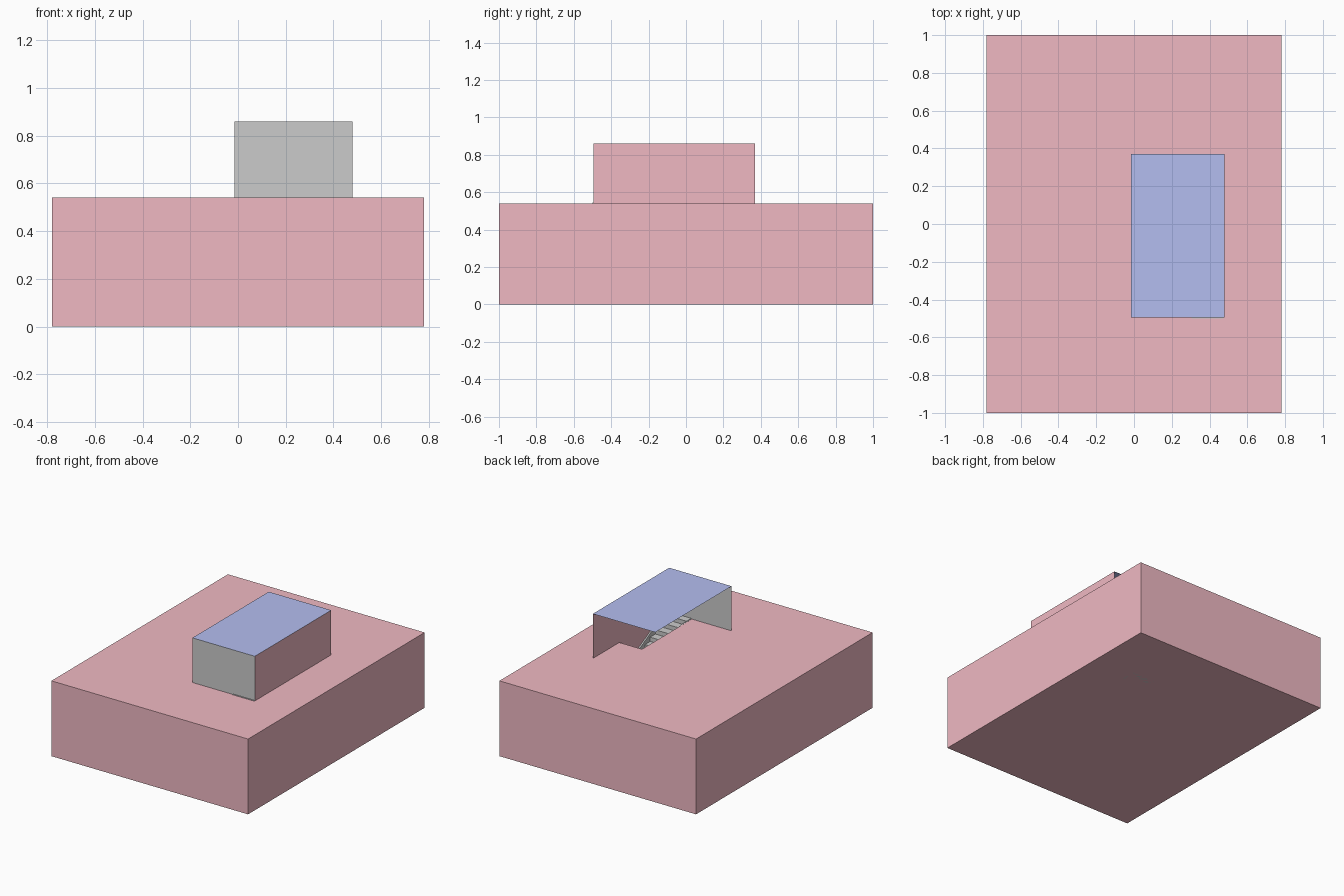
import bpy, bmesh

if "Cube" in bpy.data.objects:
    bpy.data.objects.remove(bpy.data.objects["Cube"])

X, Y, DECK = 0.78, 1.0, 0.54                      # house half-size and deck height
HX0, HX1, HY0, HY1, TOP = -0.015, 0.48, -0.495, 0.37, 0.86   # rooftop shelter
WX, WY = 0.30, 0.07                               # stairwell: x WX..HX1, y HY0..WY


def material(name, rgb):
    m = bpy.data.materials.new(name)
    m.diffuse_color = (*rgb, 1)
    m.use_nodes = True
    m.node_tree.nodes["Principled BSDF"].inputs["Base Color"].default_value = m.diffuse_color
    return m


ROSE = material("rose", (0.87, 0.485, 0.545))
BLUE = material("blue", (0.455, 0.515, 0.87))


def new_object(name, bm, mat=None):
    me = bpy.data.meshes.new(name)
    bm.to_mesh(me)
    bm.free()
    ob = bpy.data.objects.new(name, me)
    bpy.context.collection.objects.link(ob)
    if mat:
        me.materials.append(mat)
    return ob


def face(bm, *pts):
    bm.faces.new([bm.verts.new(p) for p in pts])


def rect_z(bm, x0, x1, y0, y1, z):
    face(bm, (x0, y0, z), (x1, y0, z), (x1, y1, z), (x0, y1, z))


def rect_x(bm, x, y0, y1, z0, z1):
    face(bm, (x, y0, z0), (x, y1, z0), (x, y1, z1), (x, y0, z1))


def rect_y(bm, y, x0, x1, z0, z1):
    face(bm, (x0, y, z0), (x1, y, z0), (x1, y, z1), (x0, y, z1))


def extrude_x(name, profile, x0, x1):
    # solid from a (y, z) outline
    bm = bmesh.new()
    f = bm.faces.new([bm.verts.new((x0, y, z)) for y, z in profile])
    r = bmesh.ops.extrude_face_region(bm, geom=[f])
    verts = [g for g in r["geom"] if isinstance(g, bmesh.types.BMVert)]
    bmesh.ops.translate(bm, verts=verts, vec=(x1 - x0, 0, 0))
    bmesh.ops.recalc_face_normals(bm, faces=bm.faces)
    return new_object(name, bm)


# outer house walls and ground slab
bm = bmesh.new()
bmesh.ops.create_cube(bm, size=1)
for v in bm.verts:
    v.co = (v.co.x * 2 * X, v.co.y * 2 * Y, (v.co.z + 0.5) * DECK)
top = [f for f in bm.faces if f.normal.z > 0.9]
bmesh.ops.delete(bm, geom=top, context='FACES_ONLY')
new_object("house_walls", bm, ROSE)

# deck with an open stairwell
bm = bmesh.new()
rect_z(bm, -X, X, -Y, HY0, DECK)
rect_z(bm, -X, X, WY, Y, DECK)
rect_z(bm, -X, WX, HY0, WY, DECK)
rect_z(bm, HX1, X, HY0, WY, DECK)
new_object("roof_deck", bm, ROSE)

# shelter over the stairs: two thin walls and a flat roof, other sides open
bm = bmesh.new()
rect_x(bm, HX1, HY0, HY1, 0, TOP)
new_object("shelter_side_wall", bm, ROSE)
bm = bmesh.new()
rect_y(bm, HY0, HX0, HX1, DECK, TOP)
new_object("shelter_front_wall", bm)
bm = bmesh.new()
rect_z(bm, HX0, HX1, HY0, HY1, TOP)
new_object("shelter_roof", bm, BLUE)

# staircase descending from the front end of the well to the ground
N, RUN, TOP_Y = 18, 0.059, -0.50
RISE = (DECK + 0.004) / N
for i in range(N):
    z = DECK + 0.004 - i * RISE
    y = TOP_Y + i * RUN
    extrude_x("stair_step", [(y, z - RISE), (y + RUN, z - RISE), (y + RUN, z), (y, z)],
              WX + 0.005, HX1 - 0.005)

# sloping side boards of the staircase
end = TOP_Y + N * RUN
slope = RISE / RUN
lip = 0.06
board = [(TOP_Y, DECK - 0.06), (TOP_Y, DECK), (TOP_Y + lip / slope, DECK),
         (end, lip), (end, 0), (end - 0.1, 0)]
for x in (WX + 0.001, HX1 - 0.011):
    extrude_x("stair_side_board", board, x, x + 0.01)
